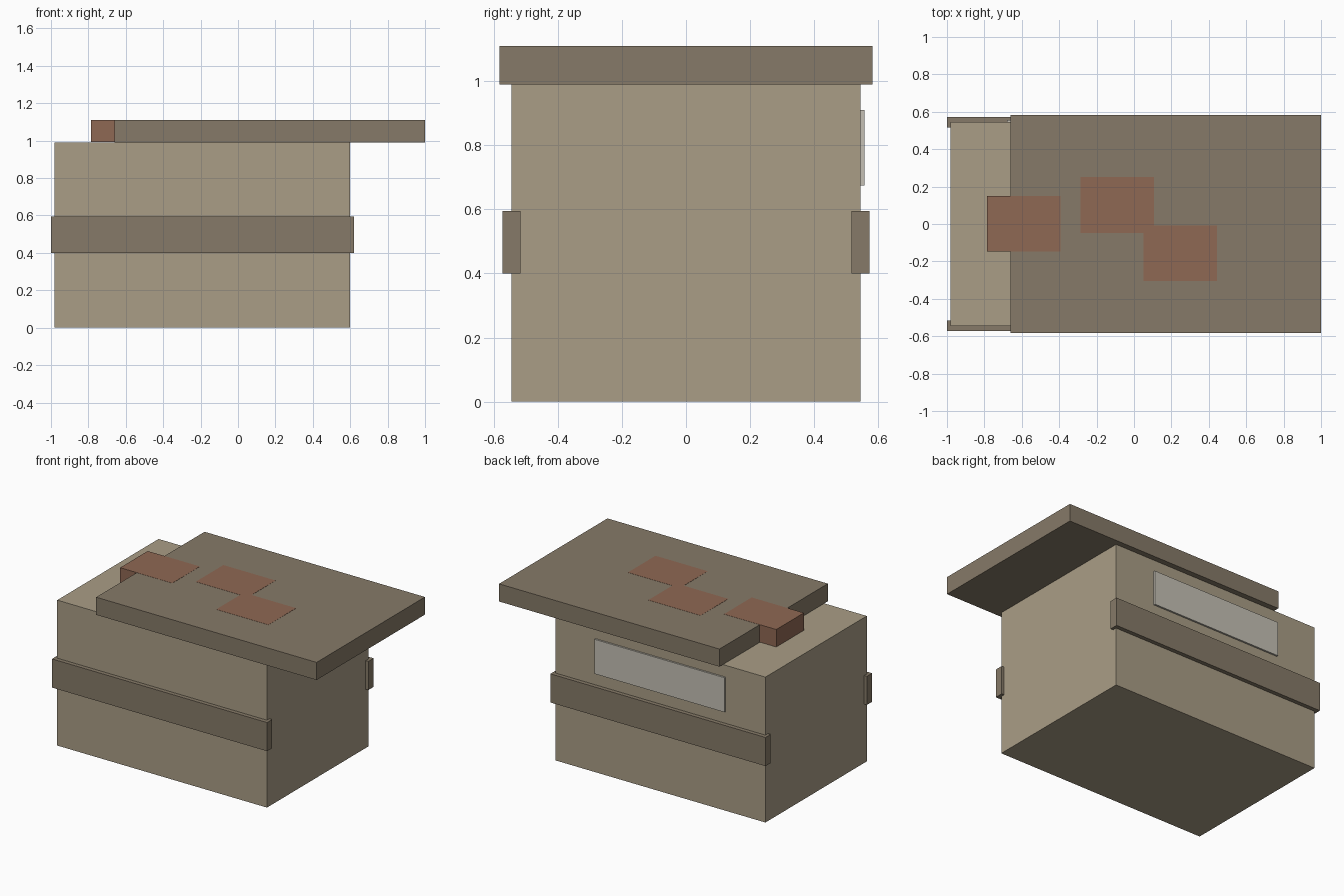
import bpy

if "Cube" in bpy.data.objects:
    bpy.data.objects.remove(bpy.data.objects["Cube"])


def material(name, r, g, b):
    mat = bpy.data.materials.new(name)
    mat.diffuse_color = (r, g, b, 1)
    mat.use_nodes = True
    mat.node_tree.nodes["Principled BSDF"].inputs["Base Color"].default_value = mat.diffuse_color
    return mat


def box(name, x, y, z, mat):
    """Flat-faced box from (min, max) ranges."""
    bpy.ops.mesh.primitive_cube_add(
        size=1, location=[(a + b) / 2 for a, b in (x, y, z)])
    obj = bpy.context.object
    obj.name = name
    obj.scale = [b - a for a, b in (x, y, z)]
    bpy.ops.object.transform_apply(location=False, rotation=False, scale=True)
    obj.data.materials.append(mat)
    return obj


tan = material("tan", 0.40, 0.34, 0.24)
brown = material("brown", 0.24, 0.195, 0.138)
rust = material("rust", 0.275, 0.138, 0.087)
pale = material("pale", 0.56, 0.53, 0.46)

# Crate body
box("crate_body", (-0.98, 0.60), (-0.545, 0.545), (0, 0.99), tan)

# Front and back bands
for name, y in (("front_band", (-0.573, -0.517)), ("back_band", (0.517, 0.573))):
    box(name, (-1.0, 0.62), y, (0.40, 0.595), brown)

# Lid, slid to one side
box("lid", (-0.66, 1.0), (-0.583, 0.583), (0.99, 1.11), brown)

# Rust patches set into the lid, just proud of its top
for i, (x, y) in enumerate(((-0.785, -0.147), (-0.285, -0.047), (0.05, -0.305))):
    box(f"rust_patch_{i + 1}", (x, x + 0.393), (y, y + 0.297), (0.992, 1.111), rust)

# Blank label plate on the back
box("label_plate", (-0.68, 0.30), (0.54, 0.557), (0.675, 0.91), pale)
